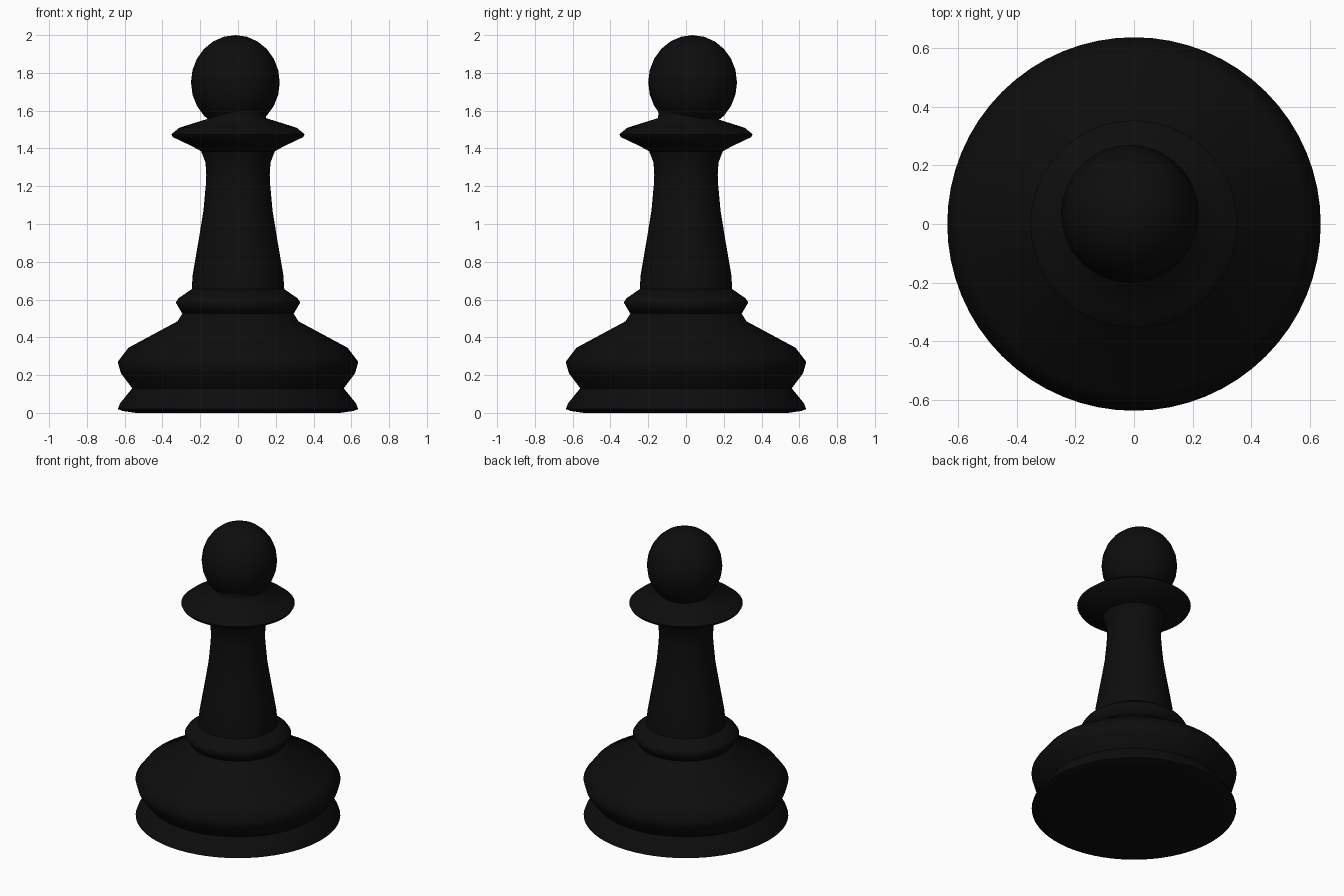
import bpy, bmesh, math
from mathutils import Matrix

cube = bpy.data.objects.get("Cube")
if cube:
    bpy.data.objects.remove(cube, do_unlink=True)

SIDES = 64

# Single near-black finish
black = bpy.data.materials.new("black")
black.use_nodes = True
colour = (0.004, 0.004, 0.004, 1)
black.diffuse_color = colour
black.node_tree.nodes["Principled BSDF"].inputs["Base Color"].default_value = colour


def finish(name, bm):
    """Turn a bmesh into a smooth-shaded object."""
    bmesh.ops.recalc_face_normals(bm, faces=bm.faces)
    mesh = bpy.data.meshes.new(name)
    bm.to_mesh(mesh)
    bm.free()
    mesh.materials.append(black)
    obj = bpy.data.objects.new(name, mesh)
    bpy.context.collection.objects.link(obj)
    bpy.ops.object.select_all(action="DESELECT")
    obj.select_set(True)
    bpy.context.view_layer.objects.active = obj
    bpy.ops.object.shade_smooth_by_angle(angle=math.radians(75))
    return obj


def lathe(name, profile):
    """Spin (radius, height) points about z; close both ends."""
    bm = bmesh.new()
    points = [(0, profile[0][1])] + profile + [(0, profile[-1][1])]
    verts = [bm.verts.new((r, 0, z)) for r, z in points]
    edges = [bm.edges.new(pair) for pair in zip(verts, verts[1:])]
    bmesh.ops.spin(bm, geom=verts + edges, cent=(0, 0, 0), axis=(0, 0, 1),
                   angle=math.tau, steps=SIDES)
    bmesh.ops.remove_doubles(bm, verts=bm.verts, dist=0.0005)
    return finish(name, bm)


# Foot, with a waist and a wide shoulder
lathe("base", [(0.54, 0), (0.61, 0.01), (0.636, 0.02), (0.625, 0.05),
               (0.56, 0.13), (0.62, 0.21), (0.637, 0.27), (0.58, 0.345),
               (0.32, 0.485), (0.295, 0.525)])

# Ring above the base
lathe("base_ring", [(0.295, 0.525), (0.33, 0.585), (0.315, 0.607), (0.245, 0.655)])

# Tapering stem
lathe("stem", [(0.245, 0.655), (0.24, 0.73), (0.205, 0.935), (0.183, 1.07),
               (0.17, 1.21), (0.168, 1.26), (0.172, 1.325), (0.195, 1.385)])

# Flared collar and short neck
lathe("collar", [(0.195, 1.385), (0.24, 1.41), (0.345, 1.46), (0.353, 1.475),
                 (0.31, 1.51), (0.15, 1.56), (0.146, 1.58), (0.15, 1.62)])

# Slightly off-centre ball
bm = bmesh.new()
bmesh.ops.create_uvsphere(
    bm, u_segments=SIDES // 2, v_segments=12, radius=1,
    matrix=Matrix.Translation((-0.014, 0.035, 1.75)) @ Matrix.Diagonal((0.235, 0.235, 0.25, 1)))
finish("head", bm)
